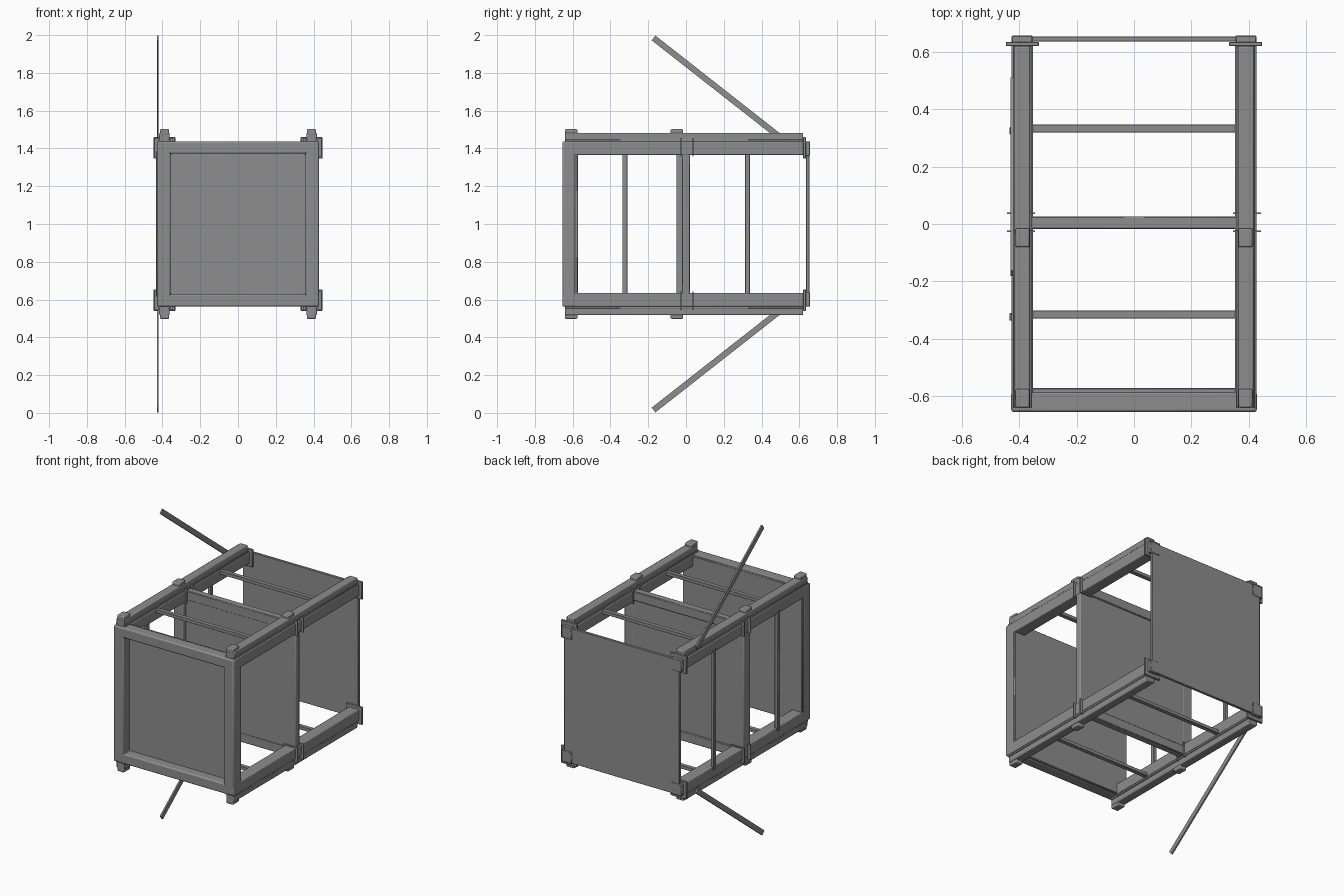
import bpy, math

if "Cube" in bpy.data.objects:
    bpy.data.objects.remove(bpy.data.objects["Cube"])

ZC = 1.0  # the body is symmetric about this height

# Dark grey metal
metal = bpy.data.materials.new("dark_grey")
metal.diffuse_color = (.27, .27, .27, 1)
metal.use_nodes = True
metal.node_tree.nodes["Principled BSDF"].inputs["Base Color"].default_value = metal.diffuse_color


def box(name, x, y, z, bevel=0.0, segs=2):
    """Box from (min, max) ranges; z is measured from the body centre."""
    bpy.ops.mesh.primitive_cube_add(size=1)
    o = bpy.context.object
    o.name = name
    o.location = ((x[0] + x[1]) / 2, (y[0] + y[1]) / 2, ZC + (z[0] + z[1]) / 2)
    o.scale = (abs(x[1] - x[0]), abs(y[1] - y[0]), abs(z[1] - z[0]))
    bpy.ops.object.transform_apply(location=False, rotation=False, scale=True)
    o.data.materials.append(metal)
    if bevel:
        m = o.modifiers.new("bevel", 'BEVEL')
        m.width = bevel
        m.segments = segs
        bpy.ops.object.shade_smooth_by_angle(angle=math.radians(35))
    return o


def side(s, a, b):
    return tuple(sorted((s * a, s * b)))


# Four long corner rails with caps, feet and clips
for sx in (-1, 1):
    for sz in (-1, 1):
        tag = ("left" if sx < 0 else "right") + ("_bottom" if sz < 0 else "_top")
        X = lambda a, b: side(sx, a, b)
        Z = lambda a, b: side(sz, a, b)
        box("rail_" + tag, X(.352, .427), (-.65, .635), Z(.366, .437), .005)
        box("rail_base_strip_" + tag, X(.357, .422), (-.64, .62), Z(.43, .448), .002, 1)
        box("rail_cap_" + tag, X(.362, .418), (-.64, .62), Z(.44, .483), .006)
        for i, y in enumerate((-.608, -.048)):
            box(f"foot_{tag}_{i}", X(.364, .413), (y - .033, y + .033),
                Z(.47, .502), .006)
        # Thin clip plates around the middle frame
        for i, y in enumerate((-.025, .037)):
            box(f"clip_plate_{tag}_{i}", X(.345, .442), (y - .003, y + .003),
                Z(.358, .455))
        # Rear corner bracket and block
        box("rear_bracket_" + tag, X(.332, .447), (.62, .635), Z(.346, .46), .003, 1)
        box("rear_block_" + tag, X(.353, .427), (.63, .657), Z(.36, .438), .004, 1)

# Front frame with recessed panel
for s in (-1, 1):
    box("front_post", side(s, .357, .428), (-.655, -.585), (-.437, .437), .008)
    box("front_beam", (-.428, .428), (-.655, -.585), side(s, .372, .437), .008)
box("front_panel", (-.425, .425), (-.595, -.572), (-.433, .433), .004, 1)

# Middle frame with panel
for s in (-1, 1):
    box("middle_beam", (-.38, .38), (-.018, .027), side(s, .375, .435), .004, 1)
box("middle_post_right", (.358, .425), (-.02, .02), (-.4, .4), .006)
box("middle_post_left", (-.425, -.358), (-.05, .02), (-.4, .4), .006)
box("middle_panel", (-.37, .37), (-.016, .018), (-.42, .42))

# Rear panel
box("rear_panel", (-.41, .41), (.636, .654), (-.434, .434), .002, 1)

# Thin stiffener bars: top, bottom and left side
for y in (-.316, .333):
    for s in (-1, 1):
        box("cross_bar", (-.37, .37), (y - .014, y + .014), side(s, .412, .434), .002, 1)
    ys = y - .008
    box("left_side_bar", (-.434, -.412), (ys - .013, ys + .013), (-.385, .385), .002, 1)

# Two angled blade antennas on the left side
y0, z0, y1, z1 = .50, .458, -.172, .985
length = math.hypot(y1 - y0, z1 - z0)
for s in (-1, 1):
    a = box("antenna_" + ("top" if s > 0 else "bottom"), (-.43, -.42),
            (-length / 2, length / 2), (-.016, .016))
    a.location = (-.425, (y0 + y1) / 2, ZC + s * (z0 + z1) / 2)
    a.rotation_euler.x = s * math.atan2(z1 - z0, y1 - y0)
